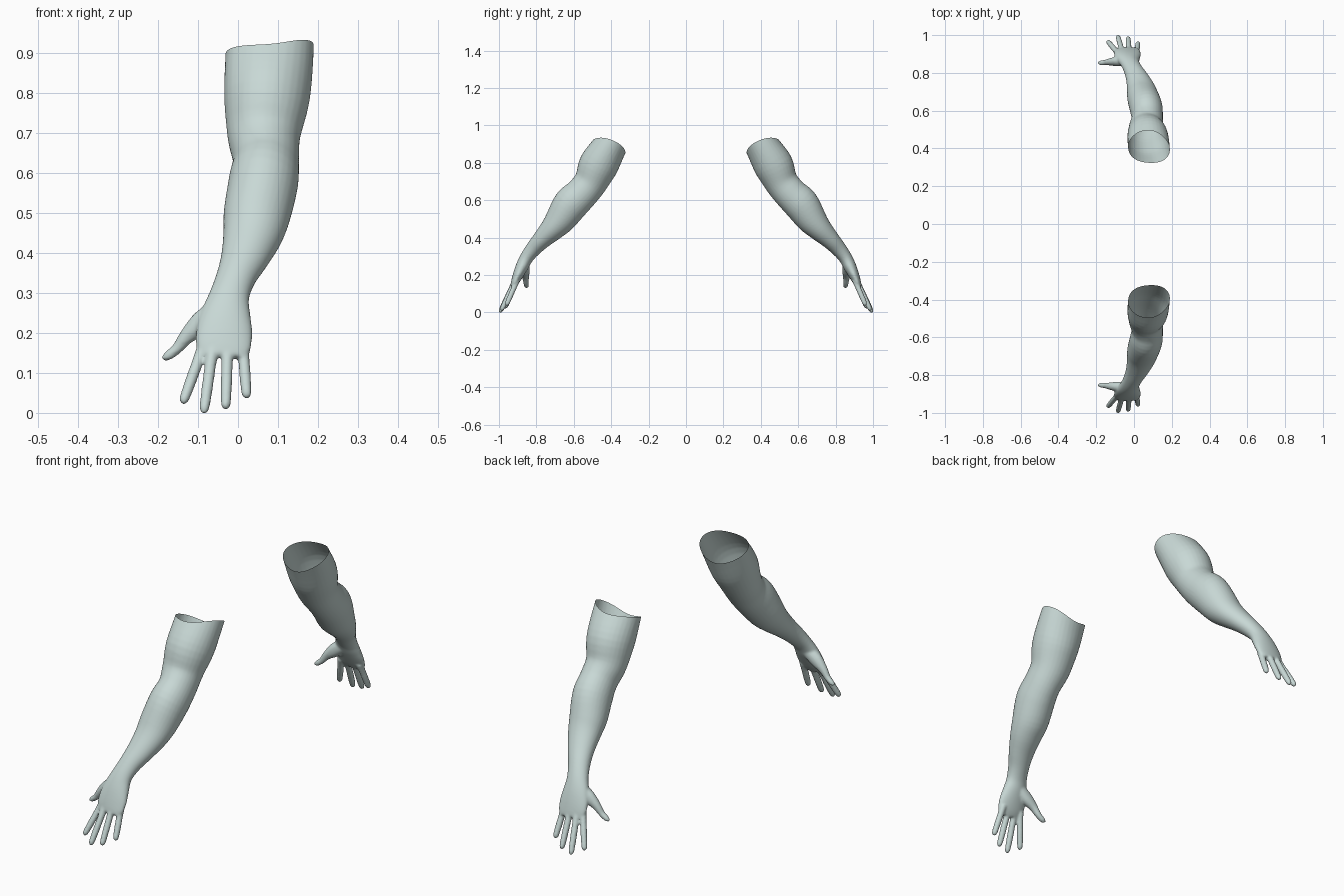
import bpy, bmesh, math
from mathutils import Vector

cube = bpy.data.objects.get("Cube")
if cube:
    bpy.data.objects.remove(cube, do_unlink=True)

skin = bpy.data.materials.new("pale grey green")
skin.use_nodes = True
COLOUR = (0.58, 0.69, 0.67, 1)
skin.diffuse_color = COLOUR
skin.node_tree.nodes["Principled BSDF"].inputs["Base Color"].default_value = COLOUR


def spline(stations, steps):
    """Catmull-Rom interpolation of (x, y, z, width, depth) stations."""
    p = [Vector(s) for s in stations]
    p = [p[0] * 2 - p[1]] + p + [p[-1] * 2 - p[-2]]
    out = []
    for a, b, c, d in zip(p, p[1:], p[2:], p[3:]):
        for i in range(steps):
            t = i / steps
            out.append((b * 2 + (c - a) * t + (a * 2 - b * 5 + c * 4 - d) * t**2
                        + (b * 3 - a - c * 3 + d) * t**3) / 2)
    return out + [p[-2]]


def loft(bm, stations, sides=32, steps=4):
    """Closed tube of elliptical rings, square to its path."""
    pts = spline(stations, steps)
    rings = []
    for i, s in enumerate(pts):
        t = (pts[min(i + 1, len(pts) - 1)] - pts[max(i - 1, 0)]).to_3d().normalized()
        side = Vector((1, 0, 0)) - t * t.x
        side.normalize()
        up = t.cross(side)
        ring = []
        for k in range(sides):
            a = math.tau * k / sides
            ring.append(bm.verts.new(Vector(s[:3]) + side * s[3] * math.cos(a)
                                     + up * s[4] * math.sin(a)))
        rings.append(ring)
    for r, q in zip(rings, rings[1:]):
        for k in range(sides):
            n = (k + 1) % sides
            bm.faces.new((r[k], r[n], q[n], q[k]))
    bm.faces.new(rings[0][::-1])
    bm.faces.new(rings[-1])


def finger(bm, base, tip, r):
    """Tapered finger with a rounded end."""
    base, tip = Vector(base), Vector(tip)
    row = [(0, 1.1), (0.3, 1), (0.6, 1), (0.88, 0.9), (0.96, 0.7), (1, 0.3)]
    loft(bm, [(*base.lerp(tip, f), r * k, r * k) for f, k in row], 16, 3)


bm = bmesh.new()

# Upper arm, elbow, forearm, wrist and palm
loft(bm, [
    (.085, -.36, .97, .108, .082),
    (.08, -.408, .89, .110, .094),
    (.072, -.465, .79, .107, .105),
    (.065, -.507, .70, .092, .090),
    (.070, -.557, .637, .083, .089),
    (.064, -.612, .583, .087, .094),
    (.048, -.667, .503, .084, .082),
    (.037, -.712, .450, .075, .066),
    (.018, -.766, .395, .061, .051),
    (-.004, -.812, .345, .050, .042),
    (-.021, -.848, .298, .050, .036),
    (-.030, -.872, .252, .062, .034),
    (-.034, -.892, .210, .070, .029),
    (-.036, -.910, .170, .069, .022),
    (-.038, -.922, .145, .058, .015)])

# Four fingers
for base, tip in [((-.085, -.90, .175), (-.139, -.965, .026)),
                  ((-.062, -.91, .175), (-.086, -.993, .002)),
                  ((-.026, -.91, .175), (-.031, -.985, .012)),
                  ((.012, -.90, .175), (.022, -.958, .040))]:
    finger(bm, base, tip, .0145)

# Thumb
loft(bm, [
    (-.045, -.862, .262, .032, .030),
    (-.090, -.858, .228, .031, .026),
    (-.128, -.855, .195, .020, .019),
    (-.152, -.852, .165, .014, .015),
    (-.176, -.850, .146, .012, .013),
    (-.190, -.850, .139, .005, .006)], 16, 3)

bmesh.ops.recalc_face_normals(bm, faces=bm.faces)
rough = bpy.data.meshes.new("arm_rough")
bm.to_mesh(rough)
bm.free()

# Fuse the parts into one skin
arm = bpy.data.objects.new("front_arm", rough)
bpy.context.collection.objects.link(arm)
fuse = arm.modifiers.new("fuse", 'REMESH')
fuse.mode = 'VOXEL'
fuse.voxel_size = 0.005
soften = arm.modifiers.new("soften", 'SMOOTH')
soften.factor = 0.5
soften.iterations = 6
bpy.context.view_layer.update()
graph = bpy.context.evaluated_depsgraph_get()
mesh = bpy.data.meshes.new_from_object(arm.evaluated_get(graph))
arm.modifiers.clear()
arm.data = mesh
bpy.data.meshes.remove(rough)

# Open the shoulder end, with a gently saddled rim
bm = bmesh.new()
bm.from_mesh(mesh)
centre, normal = Vector((.08, -.395, .90)), Vector((-.11, .38, .92)).normalized()
bmesh.ops.bisect_plane(bm, geom=bm.verts[:] + bm.edges[:] + bm.faces[:],
                       plane_co=centre, plane_no=normal, clear_outer=True)
for v in bm.verts:
    weight = max(0, 1 + (v.co - centre).dot(normal) / 0.12)
    if weight:
        angle = math.atan2(v.co.y - centre.y, v.co.x - centre.x)
        v.co += normal * 0.012 * weight * math.cos(2 * angle)

# Rest the fingertips on the ground
low = min(v.co.z for v in bm.verts)
far = min(v.co.y for v in bm.verts)
bmesh.ops.translate(bm, verts=bm.verts, vec=(0, -1 - far, -low))
bm.to_mesh(mesh)

# Mirrored arm
bmesh.ops.scale(bm, verts=bm.verts, vec=(1, -1, 1))
bmesh.ops.reverse_faces(bm, faces=bm.faces)
mirrored = bpy.data.meshes.new("back_arm")
bm.to_mesh(mirrored)
bm.free()
back = bpy.data.objects.new("back_arm", mirrored)
bpy.context.collection.objects.link(back)

for obj in (arm, back):
    obj.data.materials.clear()
    obj.data.materials.append(skin)
    obj.data.polygons.foreach_set("use_smooth", [True] * len(obj.data.polygons))
    obj.data.update()
